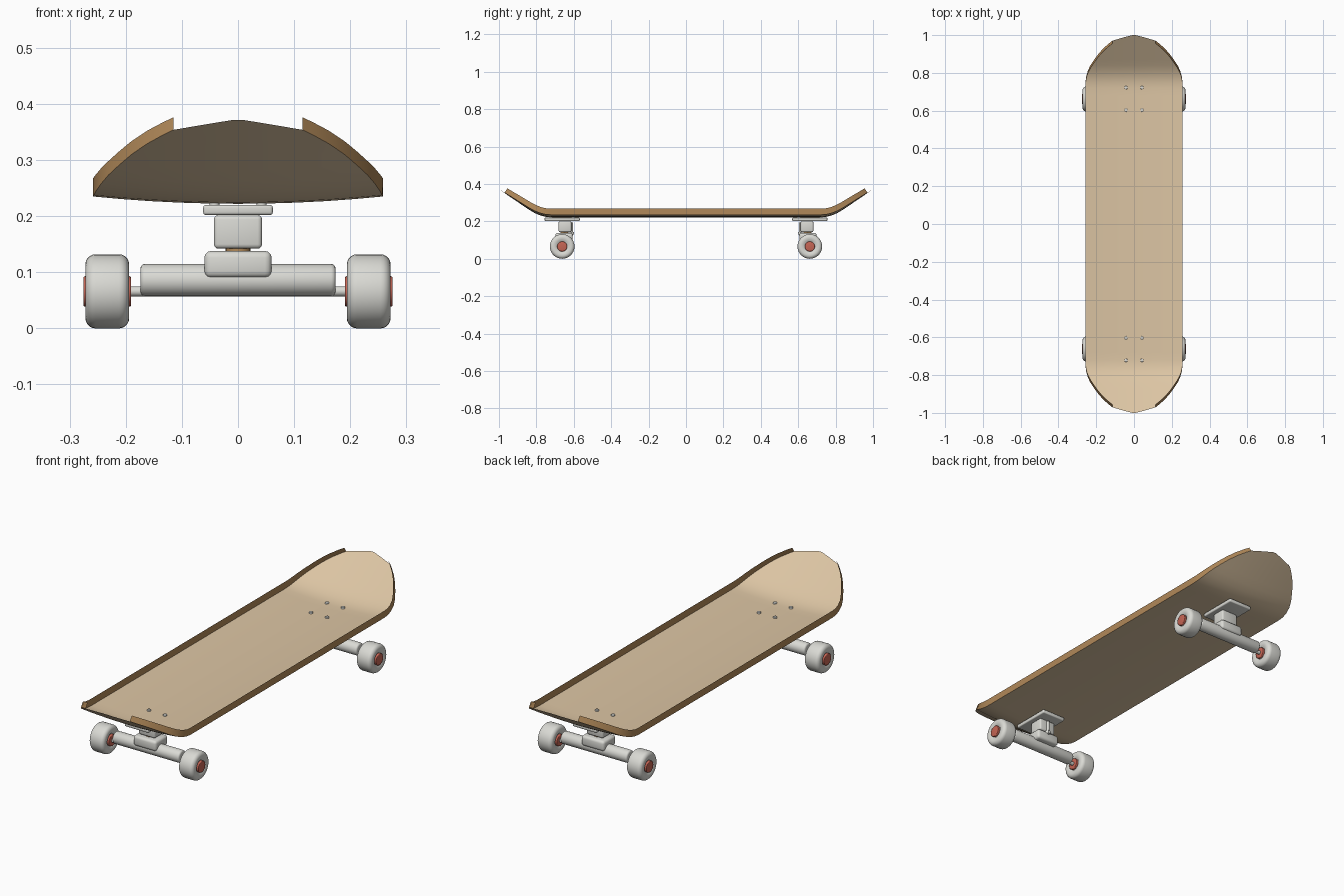
import bpy, bmesh, math
from mathutils import Vector

if "Cube" in bpy.data.objects:
    bpy.data.objects.remove(bpy.data.objects["Cube"])


def mat(name, rgb):
    m = bpy.data.materials.new(name)
    m.diffuse_color = (*rgb, 1)
    m.use_nodes = True
    m.node_tree.nodes["Principled BSDF"].inputs["Base Color"].default_value = m.diffuse_color
    return m


CREAM = mat("pale maple", (0.72, 0.56, 0.37))
WOOD = mat("brown wood edge", (0.44, 0.25, 0.10))
GREY = mat("light grey", (0.70, 0.70, 0.66))
RED = mat("red hub", (0.56, 0.13, 0.09))


def finish(bm, name, material, angle=35):
    me = bpy.data.meshes.new(name)
    bm.to_mesh(me)
    bm.free()
    me.materials.append(material)
    ob = bpy.data.objects.new(name, me)
    bpy.context.collection.objects.link(ob)
    bpy.ops.object.select_all(action='DESELECT')
    ob.select_set(True)
    bpy.context.view_layer.objects.active = ob
    bpy.ops.object.shade_smooth_by_angle(angle=math.radians(angle))
    return ob


def box(name, center, size, bevel, material):
    bm = bmesh.new()
    bmesh.ops.create_cube(bm, size=1)
    bmesh.ops.scale(bm, vec=size, verts=bm.verts)
    bmesh.ops.bevel(bm, geom=bm.edges[:], offset=bevel, segments=3,
                    profile=0.5, affect='EDGES')
    bmesh.ops.translate(bm, vec=center, verts=bm.verts)
    return finish(bm, name, material, 50)


def lathe(name, profile, center, axis, material, n=32):
    """Spin (distance along axis, radius) points around an axis."""
    bm = bmesh.new()
    rot = Vector((0, 0, 1)).rotation_difference(Vector(axis))
    rings = []
    for d, r in profile:
        rings.append([bm.verts.new(Vector(center) + rot @ Vector(
            (r * math.cos(2 * math.pi * i / n), r * math.sin(2 * math.pi * i / n), d)))
            for i in range(n)])
    for a, b in zip(rings, rings[1:]):
        for i in range(n):
            j = (i + 1) % n
            bm.faces.new((a[i], a[j], b[j], b[i]))
    bm.faces.new(rings[0][::-1])
    bm.faces.new(rings[-1])
    return finish(bm, name, material, 40)


def rod(name, center, axis, length, radius, material, bevel=0.0, n=24):
    h = length / 2
    half = [(h - bevel * (1 - math.cos(t * math.pi / 6)), radius - bevel * (1 - math.sin(t * math.pi / 6)))
            for t in range(4)] if bevel else [(h, radius)]
    prof = [(-d, r) for d, r in half] + [(d, r) for d, r in half[::-1]]
    return lathe(name, prof, center, axis, material, n)


# Deck shape: half outline (y, half width) and kicked-up ends
OUTLINE = [(0.0, 0.258), (0.35, 0.258), (0.68, 0.258), (0.72, 0.258), (0.75, 0.257),
           (0.78, 0.253), (0.81, 0.245), (0.84, 0.231), (0.87, 0.211), (0.90, 0.189),
           (0.93, 0.162), (0.955, 0.134), (0.97, 0.115), (0.988, 0.055), (1.0, 0.008)]
ROWS = [(-y, w) for y, w in OUTLINE[:0:-1]] + OUTLINE
KICK, RAMP, SLOPE = 0.72, 0.12, 0.68


def deck_point(x, y):
    d = max(0, abs(y) - KICK)
    rise = SLOPE * d * d / (2 * RAMP) if d < RAMP else SLOPE * (d - RAMP / 2)
    return Vector((x, y, 0.222 + rise + 0.013 * (x / 0.258) ** 2))


def deck_up(y):
    s = SLOPE * min(1, max(0, abs(y) - KICK) / RAMP)
    return Vector((0, -math.copysign(s, y), 1)).normalized()


# Standing sheet of the deck, slightly dished across
COLS = 10
bm = bmesh.new()
grid = [[bm.verts.new(deck_point(w * (2 * i / COLS - 1), y)) for i in range(COLS + 1)]
        for y, w in ROWS]
for a, b in zip(grid, grid[1:]):
    for i in range(COLS):
        bm.faces.new((a[i], a[i + 1], b[i + 1], b[i]))
finish(bm, "deck", CREAM, 40)

# Raised wooden edge along both sides, open at the tips
bm = bmesh.new()
for s in (-1, 1):
    prev = None
    for y, w in ROWS:
        if abs(y) > 0.975:
            continue
        p = deck_point(s * w, y)
        height = 0.033 - 0.006 * max(0, abs(y) - KICK) / 0.25
        pair = (bm.verts.new(p), bm.verts.new(p + deck_up(y) * height))
        if prev:
            f = (prev[0], pair[0], pair[1], prev[1])
            bm.faces.new(f if s > 0 else f[::-1])
        prev = pair
finish(bm, "deck_edge", WOOD, 40)

# Wheel cross-section with rounded shoulders
R, HALF, ROUND = 0.066, 0.039, 0.018
shoulder = [(HALF - ROUND * (1 - math.cos(t * math.pi / 10)),
             R - ROUND * (1 - math.sin(t * math.pi / 10))) for t in range(6)]
side = [(HALF - 0.006, 0.028), (HALF - 0.001, 0.034)] + shoulder
WHEEL = [(-d, r) for d, r in side] + [(d, r) for d, r in side[::-1]]

for e, end in ((-1, "front"), (1, "back")):
    # Base plate, pivot block and front body of the truck
    box(end + "_base_plate", (0, e * 0.662, 0.211), (0.124, 0.188, 0.018), 0.005, GREY)
    box(end + "_truck_block", (0, e * 0.647, 0.172), (0.086, 0.068, 0.060), 0.008, GREY)
    box(end + "_truck_yoke", (0, e * 0.652, 0.114), (0.120, 0.092, 0.048), 0.012, GREY)
    rod(end + "_bushing", (0, e * 0.650, 0.140), (0, 0, 1), 0.016, 0.022, WOOD)
    # Kingpin with nut on the inner side
    rod(end + "_kingpin", (0, e * 0.612, 0.160), (0, 0, 1), 0.070, 0.008, GREY, n=12)
    rod(end + "_kingpin_nut", (0, e * 0.612, 0.136), (0, 0, 1), 0.014, 0.014, GREY, n=6)
    # Hanger and axle
    rod(end + "_hanger", (0, e * 0.662, 0.086), (1, 0, 0), 0.348, 0.029, GREY, 0.008)
    rod(end + "_axle", (0, e * 0.662, 0.066), (1, 0, 0), 0.53, 0.009, GREY, n=16)
    for s, hand in ((-1, "left"), (1, "right")):
        c = (s * 0.233, e * 0.662, 0.066)
        lathe(f"{end}_{hand}_wheel", WHEEL, c, (1, 0, 0), GREY)
        rod(f"{end}_{hand}_hub", c, (1, 0, 0), 0.085, 0.027, RED, 0.003)
    # Four mounting bolts through the deck
    for x in (-0.042, 0.042):
        for y in (0.603, 0.722):
            rod(f"{end}_bolt", (x, e * y, 0.217), (0, 0, 1), 0.024, 0.009, GREY, 0.003, 12)
